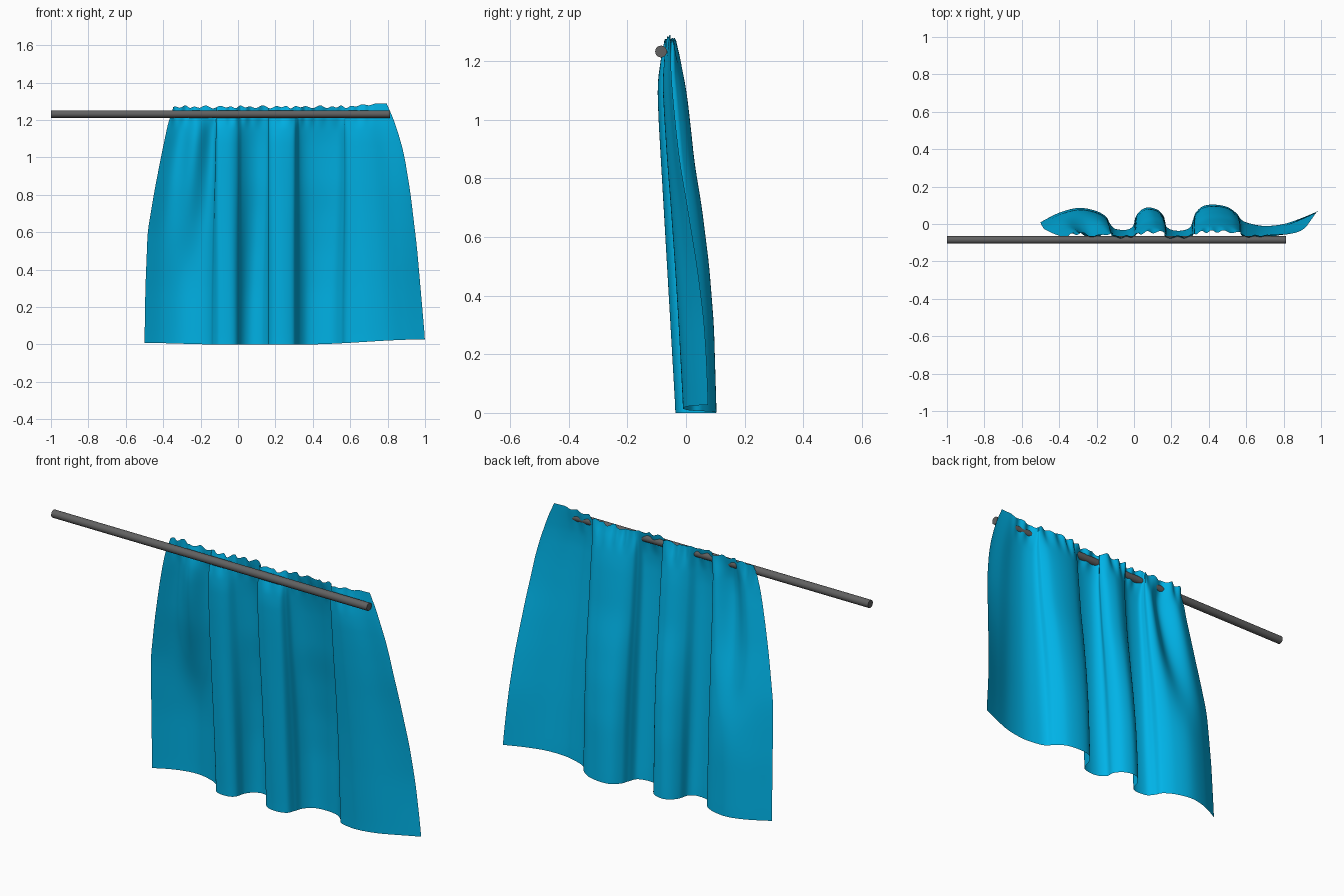
import bpy, bmesh, math

if "Cube" in bpy.data.objects:
    bpy.data.objects.remove(bpy.data.objects["Cube"])

# helpers: piecewise-linear table and smooth (Catmull-Rom) lookups
def lerp_table(tab, z):
    for (a, p), (b, q) in zip(tab, tab[1:]):
        if z <= b:
            return p + (q - p) * (z - a) / (b - a)
    return tab[-1][1]

def smooth_table(tab, z, d=0.04):
    return sum(lerp_table(tab, min(max(z + k * d, tab[0][0]), tab[-1][0]))
               for k in (-1, -.5, 0, .5, 1)) / 5

def catmull(p0, p1, p2, p3, t):
    return tuple(0.5 * (2 * b + (c - a) * t + (2 * a - 5 * b + 4 * c - d) * t * t
                 + (3 * b - a - 3 * c + d) * t ** 3) for a, b, c, d in zip(p0, p1, p2, p3))

def smoothstep(a, b, v):
    t = min(max((v - a) / (b - a), 0), 1)
    return t * t * (3 - 2 * t)

# hem outline seen from above (x, y)
HEM = [(-.5, .01), (-.4, .06), (-.3, .085), (-.21, .072), (-.15, .04), (-.13, .005),
       (-.1, -.025), (-.04, -.03), (-.005, -.01), (.01, .04), (.04, .075), (.08, .088),
       (.13, .073), (.162, .035), (.166, -.005), (.2, -.03), (.25, -.035), (.297, -.02),
       (.315, .02), (.33, .06), (.37, .095), (.43, .103), (.5, .09), (.55, .055),
       (.575, .022), (.62, .003), (.7, -.01), (.8, .0), (.9, .033), (1.0, .075)]
# side edges and front/back fold depth by height
LEFT = [(0, -.5), (.3, -.495), (.6, -.483), (.8, -.45), (1.0, -.412), (1.2, -.37), (1.28, -.34)]
RIGHT = [(0, 1.0), (.5, .957), (.8, .922), (1.0, .89), (1.1, .865), (1.2, .832), (1.28, .785)]
FRONT = [(0, -.036), (1.0, -.094), (1.12, -.098), (1.2, -.088), (1.28, -.062)]
BACK = [(0, .105), (.3, .096), (.5, .08), (.7, .055), (.85, .03), (1.0, .014),
        (1.1, .002), (1.2, -.018), (1.28, -.046)]

SUB, ROWS, H = 10, 56, 1.27
path = []
ext = [HEM[0]] + HEM + [HEM[-1]]
for i in range(len(HEM) - 1):
    for k in range(SUB):
        path.append(catmull(*ext[i:i + 4], k / SUB))
path.append(HEM[-1])

def cloth_point(x0, y0, v):
    z = H * v
    x = x0
    if x0 < -.09:
        x = -.09 + (x0 + .09) * (smooth_table(LEFT, z) + .09) / -.41
    elif x0 > .55:
        x = .55 + (x0 - .55) * (smooth_table(RIGHT, z) - .55) / .45
    s = (y0 + .036) / .14
    # folds lean over sideways higher up
    lean = smoothstep(0, 1, z) * smoothstep(-.4, -.15, x0) * (1 - smoothstep(.65, .8, x0))
    lean *= 1 - math.exp(-((x0 - .32) / .06) ** 2)
    x += (.045 * s - .012) * lean
    # extra pleat on the left near the rod, softer right edge
    s *= 1 - .85 * smoothstep(.35, 1.2, z) * math.exp(-((x0 + .29) / .075) ** 2)
    s *= 1 - .35 * smoothstep(.1, 1.1, z) * smoothstep(.8, 1, x0)
    f, b = smooth_table(FRONT, z), smooth_table(BACK, z)
    y = f + (b - f) * s
    # gathered ruffle along the top
    g = smoothstep(1.14, 1.27, z)
    y += .007 * g * math.sin(x * 92 + 1.5 * math.sin(x * 17)) * (1 - smoothstep(.6, .75, x))
    hem = .008 * smoothstep(-.1, -.5, x0) + .027 * smoothstep(.35, 1, x0)
    z += hem * (1 - v)
    z += g * (.005 * math.sin(x * 105 + math.sin(x * 23)) + .003 * math.sin(x * 61)) * (1 - smoothstep(.65, .78, x))
    z += .018 * g * smoothstep(.55, .78, x)
    return x, y, z

# curtain
bm = bmesh.new()
grid = []
for j in range(ROWS + 1):
    t = j / ROWS
    v = 1 - (1 - t) ** 1.5          # denser rows towards the top
    grid.append([bm.verts.new(cloth_point(x, y, v)) for x, y in path])
for a, b in zip(grid, grid[1:]):
    for i in range(len(path) - 1):
        bm.faces.new((a[i], a[i + 1], b[i + 1], b[i])).smooth = True
me = bpy.data.meshes.new("curtain")
bm.to_mesh(me)
bm.free()
curtain = bpy.data.objects.new("curtain", me)
bpy.context.collection.objects.link(curtain)
mat = bpy.data.materials.new("blue_cloth")
mat.diffuse_color = (0.0, 0.45, 0.8, 1)
mat.use_nodes = True
mat.node_tree.nodes["Principled BSDF"].inputs["Base Color"].default_value = mat.diffuse_color
me.materials.append(mat)

# rod
bpy.ops.mesh.primitive_cylinder_add(vertices=32, radius=.02, depth=1.813,
                                    location=(-.0935, -.085, 1.232), rotation=(0, math.pi / 2, 0))
rod = bpy.context.object
rod.name = "curtain_rod"
bpy.ops.object.shade_smooth_by_angle(angle=math.radians(40))
rod_mat = bpy.data.materials.new("dark_metal")
rod_mat.diffuse_color = (0.12, 0.12, 0.12, 1)
rod_mat.use_nodes = True
rod_mat.node_tree.nodes["Principled BSDF"].inputs["Base Color"].default_value = rod_mat.diffuse_color
rod.data.materials.append(rod_mat)
